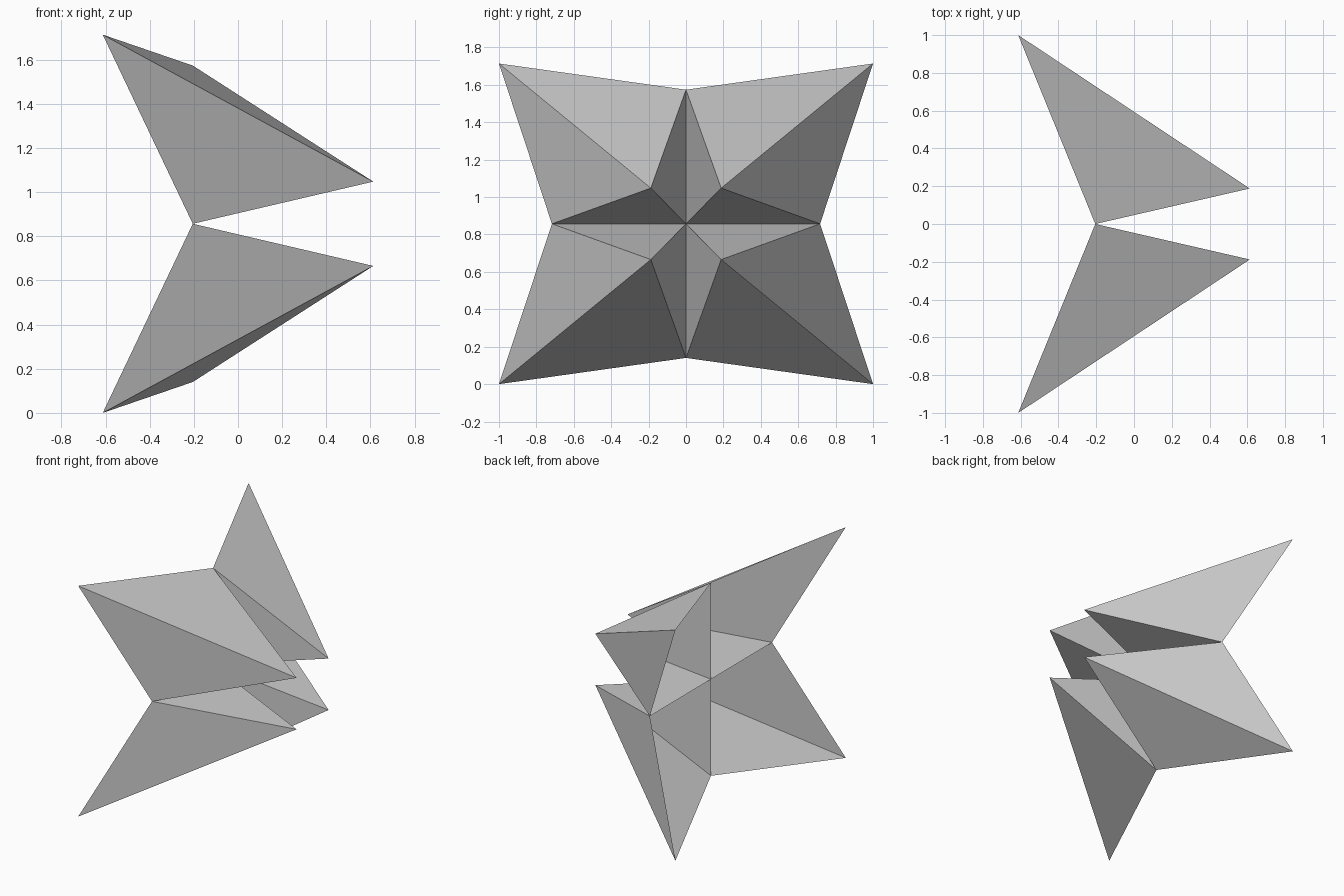
import bpy
import bmesh

if "Cube" in bpy.data.objects:
    bpy.data.objects.remove(bpy.data.objects["Cube"])

# Folded star shell, open at the back: one quadrant, mirrored twice
HALF_X, HALF_Z = 0.613, 0.857
FOLD_X, FOLD = -0.205, 0.717

bm = bmesh.new()

# Rim of the quadrant: corner, upper fold, centre, side fold
rim = [bm.verts.new(p) for p in (
    (-HALF_X, 1, HALF_Z),
    (FOLD_X, 0, FOLD),
    (FOLD_X, 0, 0),
    (FOLD_X, FOLD, 0),
)]

# Forward spike: a fan of four triangles meeting at the tip
tip = bm.verts.new((HALF_X, 0.188, 0.191))
for a, b in zip(rim, rim[1:] + rim[:1]):
    bm.faces.new((tip, a, b))

mesh = bpy.data.meshes.new("star_shell")
bm.to_mesh(mesh)
bm.free()

star = bpy.data.objects.new("star_shell", mesh)
star.location.z = HALF_Z
bpy.context.collection.objects.link(star)

# Mirror to the other side and to the lower half
mirror = star.modifiers.new("quadrants", 'MIRROR')
mirror.use_axis = (False, True, True)
mirror.merge_threshold = 0.001
